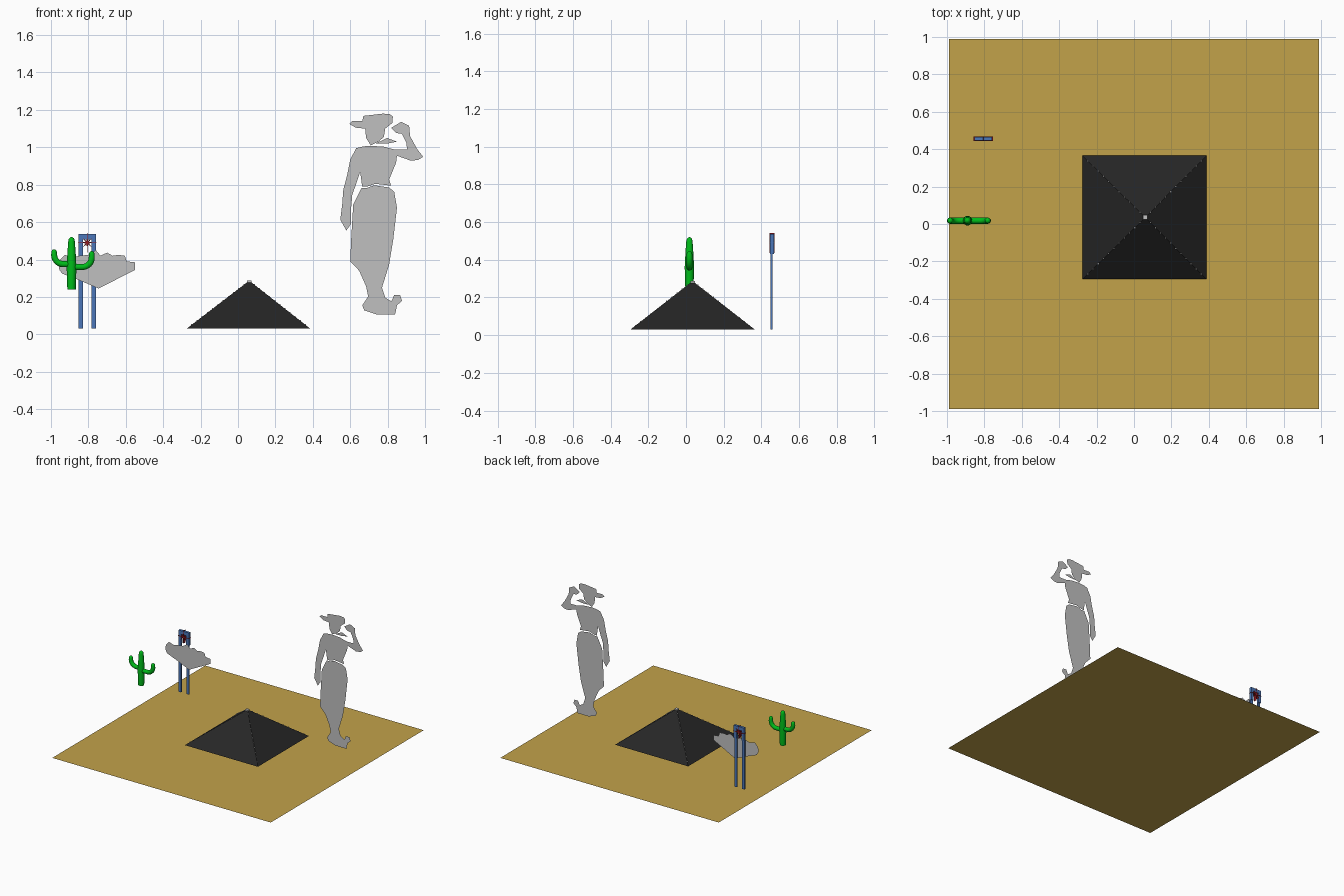
import bpy, bmesh, math
from mathutils import Vector, Matrix

if "Cube" in bpy.data.objects:
    bpy.data.objects.remove(bpy.data.objects["Cube"])


def material(name, rgb):
    m = bpy.data.materials.new(name)
    m.diffuse_color = (*rgb, 1)
    m.use_nodes = True
    m.node_tree.nodes["Principled BSDF"].inputs["Base Color"].default_value = m.diffuse_color
    return m


SAND = material("sand", (0.54, 0.36, 0.068))
GREY = material("silhouette_grey", (0.53, 0.53, 0.53))
DARK = material("charcoal", (0.019, 0.019, 0.019))
GREEN = material("cactus_green", (0.0, 0.5, 0.01))
BLUE = material("sign_blue", (0.07, 0.18, 0.48))
RED = material("star_red", (0.3, 0.01, 0.015))
PALE = material("pale_stone", (0.55, 0.55, 0.55))


def finish(name, bm, mat):
    me = bpy.data.meshes.new(name)
    bm.to_mesh(me)
    bm.free()
    me.materials.append(mat)
    ob = bpy.data.objects.new(name, me)
    bpy.context.collection.objects.link(ob)
    return ob


def add_box(bm, x0, x1, y0, y1, z0, z1):
    mat = Matrix.Translation(((x0 + x1) / 2, (y0 + y1) / 2, (z0 + z1) / 2))
    mat = mat @ Matrix.Diagonal((x1 - x0, y1 - y0, z1 - z0, 1))
    bmesh.ops.create_cube(bm, size=1, matrix=mat)


def cutout(name, y, outline, mat):
    """Flat upright silhouette facing the front."""
    bm = bmesh.new()
    f = bm.faces.new([bm.verts.new((x, y, z)) for x, z in outline])
    f.normal_update()
    if f.normal.y > 0:
        f.normal_flip()
    bmesh.ops.triangulate(bm, faces=[f])
    return finish(name, bm, mat)


def tube(name, points, radius, mat):
    """Round-ended tube along a smooth path; the ends taper to a dome."""
    cu = bpy.data.curves.new(name, 'CURVE')
    cu.dimensions = '3D'
    cu.bevel_depth = radius
    cu.bevel_resolution = 3
    cu.use_fill_caps = True
    sp = cu.splines.new('POLY')
    sp.points.add(len(points) - 1)
    for p, (x, y, z, r) in zip(sp.points, points):
        p.co = (x, y, z, 1)
        p.radius = r
    sp.use_smooth = True
    cu.materials.append(mat)
    ob = bpy.data.objects.new(name, cu)
    bpy.context.collection.objects.link(ob)
    return ob


# Desert floor
bm = bmesh.new()
bmesh.ops.create_grid(bm, x_segments=1, y_segments=1, size=0.99)
finish("desert_floor", bm, SAND)

# Pyramid
X0, X1, Y0, Y1, ZB = -0.275, 0.387, -0.295, 0.365, 0.03
apex_co = Vector((0.06, 0.035, 0.287))
corners = [Vector(c) for c in ((X0, Y0, ZB), (X1, Y0, ZB), (X1, Y1, ZB), (X0, Y1, ZB))]
bm = bmesh.new()
base = [bm.verts.new(c) for c in corners]
apex = bm.verts.new(apex_co)
for i in range(4):
    bm.faces.new((base[i], base[(i + 1) % 4], apex))
bm.faces.new(base[::-1])
finish("pyramid", bm, DARK)

# Pale specks along the pyramid ridges, and its capstone
bm = bmesh.new()
for c in corners:
    for i in range(1, 12):
        p = c.lerp(apex_co, i / 12)
        s = 0.003
        add_box(bm, p.x - s, p.x + s, p.y - s, p.y + s, p.z - s, p.z + s)
finish("ridge_specks", bm, PALE)
bm = bmesh.new()
add_box(bm, 0.048, 0.072, 0.023, 0.047, 0.276, 0.288)
finish("capstone", bm, PALE)

# Cactus trunk and two raised arms
CX, CY = -0.89, 0.018
dome = [(0.012, 0.88), (0.019, 0.66), (0.024, 0.3), (0.025, 0.03)]
trunk = [(CX, CY, z, r) for z, r in ((0.24, 0.9), (0.36, 1.05), (0.43, 0.9), (0.495, 0.72))]
trunk += [(CX, CY, 0.495 + d, r * 0.72) for d, r in dome]
tube("cactus_trunk", trunk, 0.025, GREEN)


def arm(name, side, reach, bend_z, tip_z):
    b = 0.05
    pts = [(CX, CY, bend_z, 1), (CX + side * (reach - b), CY, bend_z, 1)]
    for i in range(1, 7):
        a = math.pi / 2 * i / 6
        pts.append((CX + side * (reach - b + b * math.sin(a)), CY,
                    bend_z + b * (1 - math.cos(a)), 1))
    pts.append((CX + side * reach, CY, tip_z - 0.016, 0.9))
    pts += [(CX + side * reach, CY, tip_z - 0.016 + d * 0.64, r * 0.9) for d, r in dome]
    tube(name, pts, 0.017, GREEN)


arm("cactus_left_arm", -1, 0.093, 0.375, 0.455)
arm("cactus_right_arm", 1, 0.108, 0.36, 0.445)

# Sign gate: two slim posts, thicker head and lintel
bm = bmesh.new()
for x0, x1 in ((-0.852, -0.83), (-0.782, -0.758)):
    add_box(bm, x0, x1, 0.448, 0.458, 0.03, 0.43)
    add_box(bm, x0, x1, 0.446, 0.466, 0.43, 0.536)
finish("sign_posts", bm, BLUE)
bm = bmesh.new()
add_box(bm, -0.83, -0.782, 0.446, 0.466, 0.508, 0.536)
finish("sign_lintel", bm, BLUE)

# Eight-pointed star set through the sign
bm = bmesh.new()
ring = []
for i in range(16):
    a = math.tau * i / 16
    r = 0.009 if i % 2 else (0.053 if i % 4 == 0 else 0.034)
    ring.append((-0.806 + r * math.cos(a), 0.49 + r * math.sin(a)))
front = [bm.verts.new((x, 0.443, z)) for x, z in ring]
back = [bm.verts.new((x, 0.469, z)) for x, z in ring]
bm.faces.new(front)
bm.faces.new(back[::-1])
for i in range(16):
    j = (i + 1) % 16
    bm.faces.new((front[j], front[i], back[i], back[j]))
bmesh.ops.recalc_face_normals(bm, faces=bm.faces)
finish("sign_star", bm, RED)

# Flat rock silhouette in front of the sign
cutout("rock_cutout", 0.43, [
    (-.96, .37), (-.955, .345), (-.94, .325), (-.85, .29), (-.745, .245),
    (-.55, .345), (-.55, .385), (-.595, .39), (-.605, .42), (-.64, .425),
    (-.67, .42), (-.70, .437), (-.735, .42), (-.76, .45), (-.80, .425),
    (-.85, .42), (-.88, .41), (-.925, .425), (-.95, .40)], GREY)

# Flat standing figure: hat and head, scarf, upper body with arms, skirt
FY = 0.205
cutout("figure_head_and_hat", FY, [
    (.595, 1.125), (.63, 1.105), (.68, 1.10), (.685, 1.05), (.71, 1.01),
    (.75, 1.03), (.78, 1.055), (.787, 1.10), (.825, 1.13), (.828, 1.165),
    (.81, 1.178), (.775, 1.18), (.67, 1.168), (.665, 1.14), (.61, 1.14)], GREY)
cutout("figure_scarf", FY, [
    (.735, 1.02), (.797, 1.05), (.85, 1.03), (.797, 1.02)], GREY)
cutout("figure_upper_body", FY, [
    (.67, 1.005), (.632, .995), (.60, .935), (.584, .853), (.563, .773),
    (.557, .693), (.547, .613), (.579, .555), (.605, .592), (.605, .677),
    (.611, .747), (.632, .805), (.653, .87), (.664, .79), (.69, .79),
    (.733, .805), (.819, .795), (.808, .827), (.845, .917), (.85, .955),
    (.925, .928), (.963, .933), (.99, .949), (.957, .992), (.92, 1.06),
    (.915, 1.115), (.872, 1.136), (.819, 1.104), (.845, 1.077), (.877, 1.072),
    (.90, 1.024), (.904, .987), (.84, .987), (.78, 1.003), (.712, 1.008)], GREY)
cutout("figure_skirt_and_feet", FY, [
    (.66, .783), (.616, .693), (.605, .507), (.60, .39), (.648, .34),
    (.685, .256), (.696, .203), (.664, .155), (.675, .128), (.74, .107),
    (.84, .107), (.85, .155), (.877, .18), (.867, .21), (.835, .21),
    (.82, .176), (.787, .197), (.77, .25), (.808, .373), (.83, .507),
    (.85, .677), (.835, .763), (.808, .785), (.728, .797), (.69, .783)], GREY)
